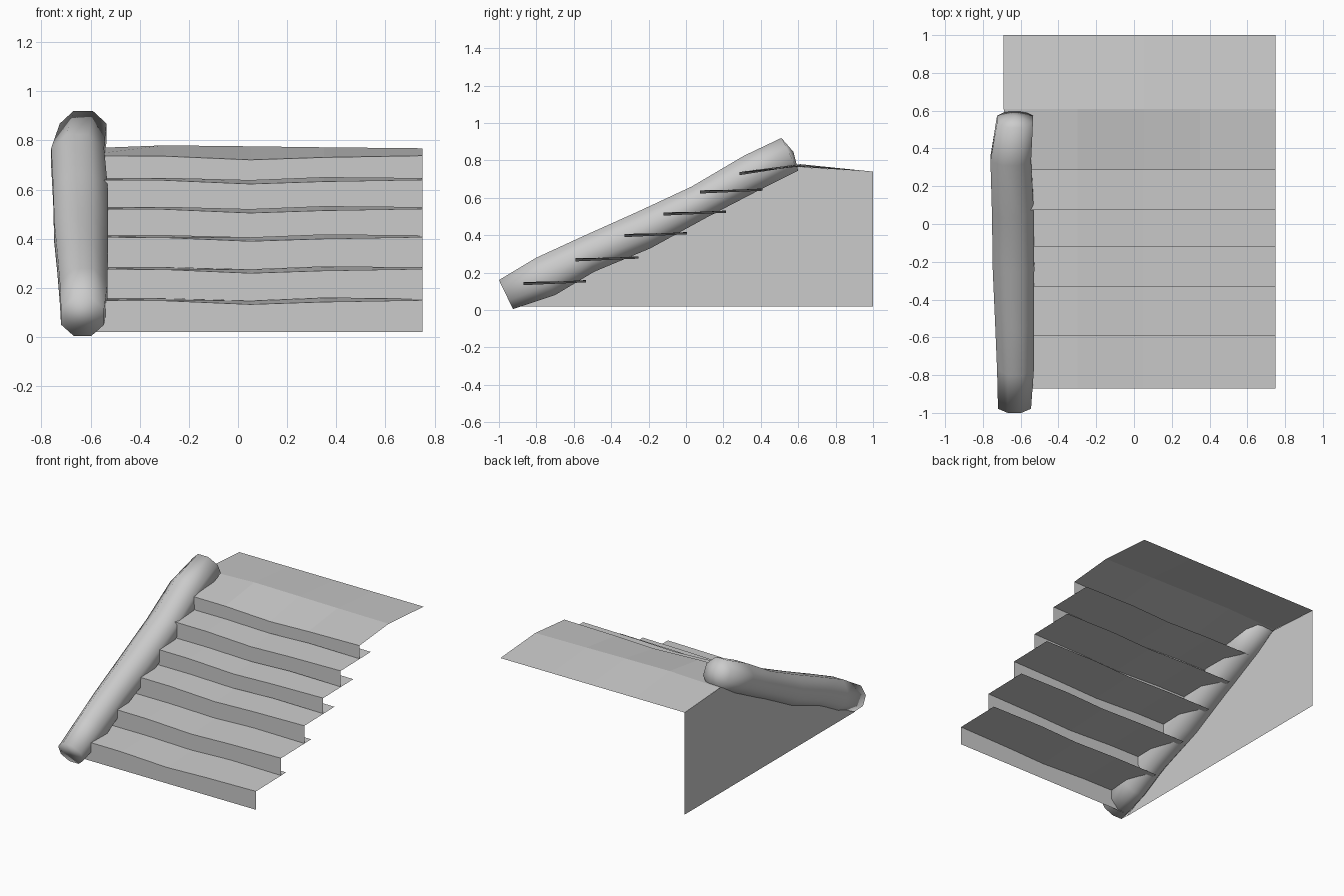
import bpy, bmesh, math
from mathutils import Vector

if "Cube" in bpy.data.objects:
    bpy.data.objects.remove(bpy.data.objects["Cube"])


def make(name, verts, faces, smooth=False):
    mesh = bpy.data.meshes.new(name)
    mesh.from_pydata([tuple(v) for v in verts], [], faces)
    mesh.update()
    ob = bpy.data.objects.new(name, mesh)
    bpy.context.collection.objects.link(ob)
    bm = bmesh.new()
    bm.from_mesh(mesh)
    bmesh.ops.recalc_face_normals(bm, faces=bm.faces)
    bm.to_mesh(mesh)
    bm.free()
    for p in mesh.polygons:
        p.use_smooth = smooth
    return ob


def strip(name, rows):
    """Sheet lofted through rows of equally many points."""
    n = len(rows[0])
    verts = [v for r in rows for v in r]
    faces = [(i * n + j, i * n + j + 1, (i + 1) * n + j + 1, (i + 1) * n + j)
             for i in range(len(rows) - 1) for j in range(n - 1)]
    return make(name, verts, faces)


# Worn profile across the stair width
XS = [-0.64, -0.3, 0.05, 0.35, 0.75]
FRONT = [0.0, -0.002, -0.017, -0.007, 0.0]
BACK = [0.003, 0.003, -0.006, 0.006, 0.002]


def row(y, z, wave):
    return [(x, y, z + w) for x, w in zip(XS, wave)]


# Thin treads and risers
steps = [(-0.87, 0.150), (-0.59, 0.277), (-0.33, 0.407),
         (-0.12, 0.522), (0.075, 0.640), (0.285, 0.738)]
floor = 0.02
for i, (y, z) in enumerate(steps):
    base = row(y, floor, [0] * 5 if i == 0 else BACK)
    strip(f"riser_{i + 1}", [base, row(y, z, FRONT)])
    if i < 5:
        strip(f"tread_{i + 1}", [row(y, z, FRONT), row(y + 0.335, z + 0.004, BACK)])
    floor = z + 0.003

# Top tread continuing into the sloping landing
TX = [-0.69] + XS[1:]
mid = [(x, 0.61, z) for x, z in zip(TX, [0.765, 0.78, 0.776, 0.772, 0.768])]
strip("top_landing", [row(0.285, 0.738, FRONT), mid, [(x, 1.0, 0.74) for x in TX]])

# Side wall behind the log
make("side_wall", [(-0.69, -0.9, 0.02), (-0.69, 1, 0.02), (-0.69, 1, 0.74),
                   (-0.69, 0.6, 0.765)], [(0, 1, 2, 3)])

# Log rail: upper point, lower point (y, z), left and right x of each ring
rings = [((-1.0, 0.16), (-0.925, 0.005), -0.72, -0.545),
         ((-0.8, 0.28), (-0.70, 0.08), -0.725, -0.53),
         ((-0.55, 0.395), (-0.49, 0.205), -0.735, -0.53),
         ((-0.26, 0.525), (-0.19, 0.33), -0.748, -0.528),
         ((0.03, 0.66), (0.12, 0.50), -0.752, -0.53),
         ((0.31, 0.825), (0.38, 0.635), -0.76, -0.545),
         ((0.51, 0.92), (0.60, 0.745), -0.725, -0.535)]
N = 8
verts, faces = [], []
k = 1 / math.cos(math.pi / N)
for (ty, tz), (by, bz), xl, xr in rings:
    c = Vector(((xl + xr) / 2, (ty + by) / 2, (tz + bz) / 2))
    up = Vector((0, (ty - by) / 2, (tz - bz) / 2))
    side = Vector(((xr - xl) / 2, 0, 0))
    for j in range(N):
        a = 2 * math.pi * (j + 0.5) / N
        verts.append(c + side * (k * math.cos(a)) + up * (k * math.sin(a)))
for i in range(len(rings) - 1):
    for j in range(N):
        j2 = (j + 1) % N
        faces.append((i * N + j, i * N + j2, (i + 1) * N + j2, (i + 1) * N + j))
# Slightly domed top end and flat lower end
last = (len(rings) - 1) * N
verts.append(Vector((-0.63, 0.575, 0.845)))
faces += [(last + j, last + (j + 1) % N, len(verts) - 1) for j in range(N)]
faces.append(tuple(range(N)))
make("log_rail", verts, faces, smooth=True)
